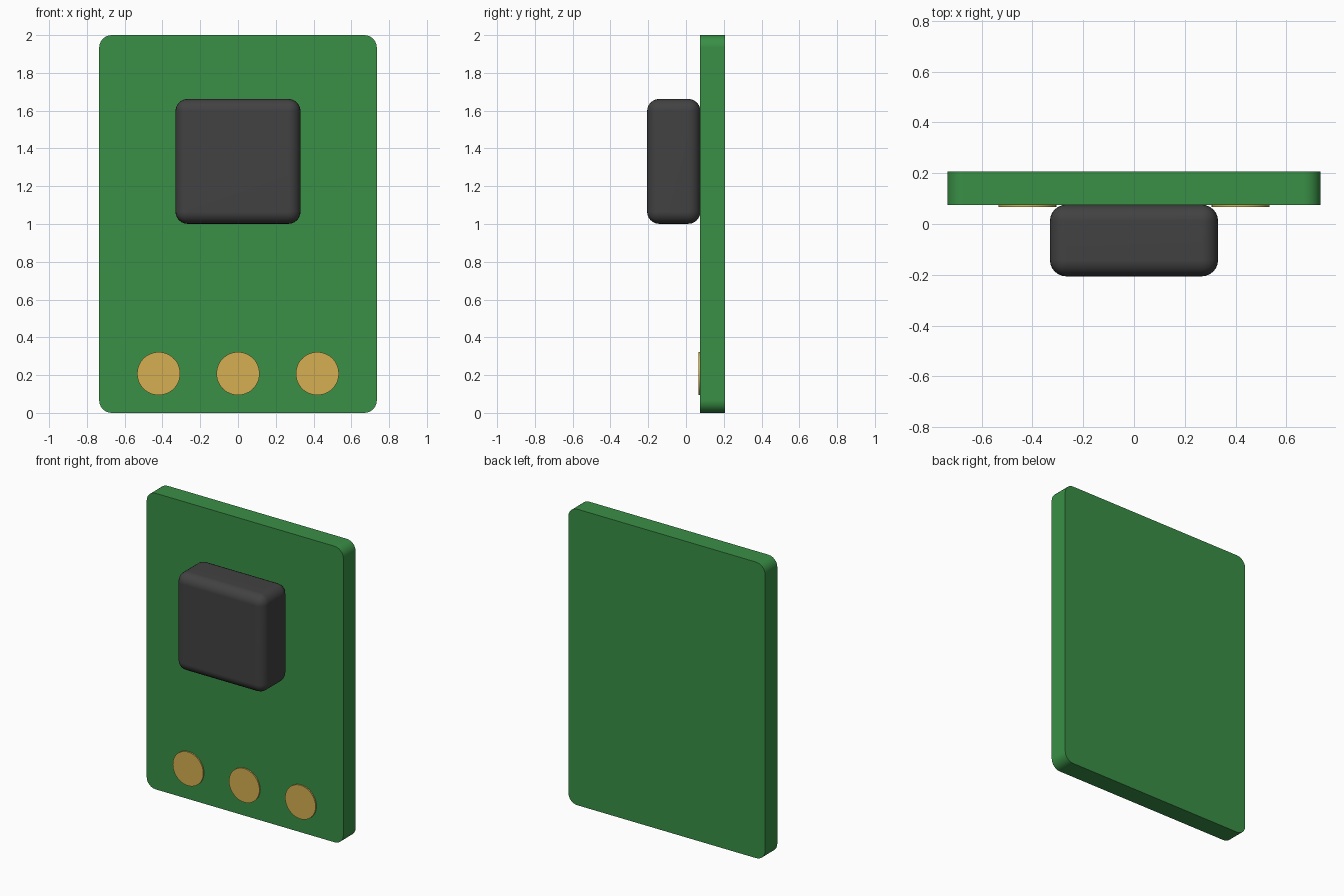
import bpy, bmesh, math
from mathutils import Matrix

if "Cube" in bpy.data.objects:
    bpy.data.objects.remove(bpy.data.objects["Cube"])


def material(name, color):
    mat = bpy.data.materials.new(name)
    mat.diffuse_color = (*color, 1)
    mat.use_nodes = True
    mat.node_tree.nodes["Principled BSDF"].inputs["Base Color"].default_value = mat.diffuse_color
    return mat


def finish(name, bm, mat):
    mesh = bpy.data.meshes.new(name)
    bm.to_mesh(mesh)
    bm.free()
    mesh.materials.append(mat)
    obj = bpy.data.objects.new(name, mesh)
    bpy.context.collection.objects.link(obj)
    bpy.ops.object.select_all(action='DESELECT')
    obj.select_set(True)
    bpy.context.view_layer.objects.active = obj
    bpy.ops.object.shade_smooth_by_angle(angle=math.radians(35))
    # Keep the large faces flat next to the rounded edges
    obj.modifiers.new("flat_faces", 'WEIGHTED_NORMAL').keep_sharp = True
    return obj


def rounded_box(name, lo, hi, radius, mat, only_y_edges=False):
    bm = bmesh.new()
    bmesh.ops.create_cube(bm, size=1)
    for v in bm.verts:
        v.co = [l + (c + 0.5) * (h - l) for c, l, h in zip(v.co, lo, hi)]
    edges = [e for e in bm.edges if not only_y_edges
             or abs(e.verts[0].co.y - e.verts[1].co.y) > 1e-4]
    bmesh.ops.bevel(bm, geom=edges, offset=radius, offset_type='OFFSET',
                    segments=6, profile=0.5, affect='EDGES', clamp_overlap=True)
    return finish(name, bm, mat)


def pad(name, x):
    bm = bmesh.new()
    place = Matrix.Translation((x, 0.073, 0.208)) @ Matrix.Rotation(math.pi / 2, 4, 'X')
    bmesh.ops.create_cone(bm, cap_ends=True, segments=48, radius1=0.114,
                          radius2=0.114, depth=0.014, matrix=place)
    return finish(name, bm, gold)


green = material("board_green", (0.041, 0.275, 0.061))
black = material("chip_black", (0.054, 0.054, 0.056))
gold = material("pad_gold", (0.665, 0.43, 0.084))

# Circuit board with rounded corners
rounded_box("circuit_board", (-0.735, 0.075, 0), (0.735, 0.206, 2), 0.066, green, True)

# Chip body, rounded on every edge
rounded_box("chip", (-0.331, -0.206, 1.001), (0.331, 0.076, 1.662), 0.064, black)

# Row of contact pads
for side, x in (("left", -0.42), ("middle", 0), ("right", 0.42)):
    pad(side + "_contact_pad", x)
